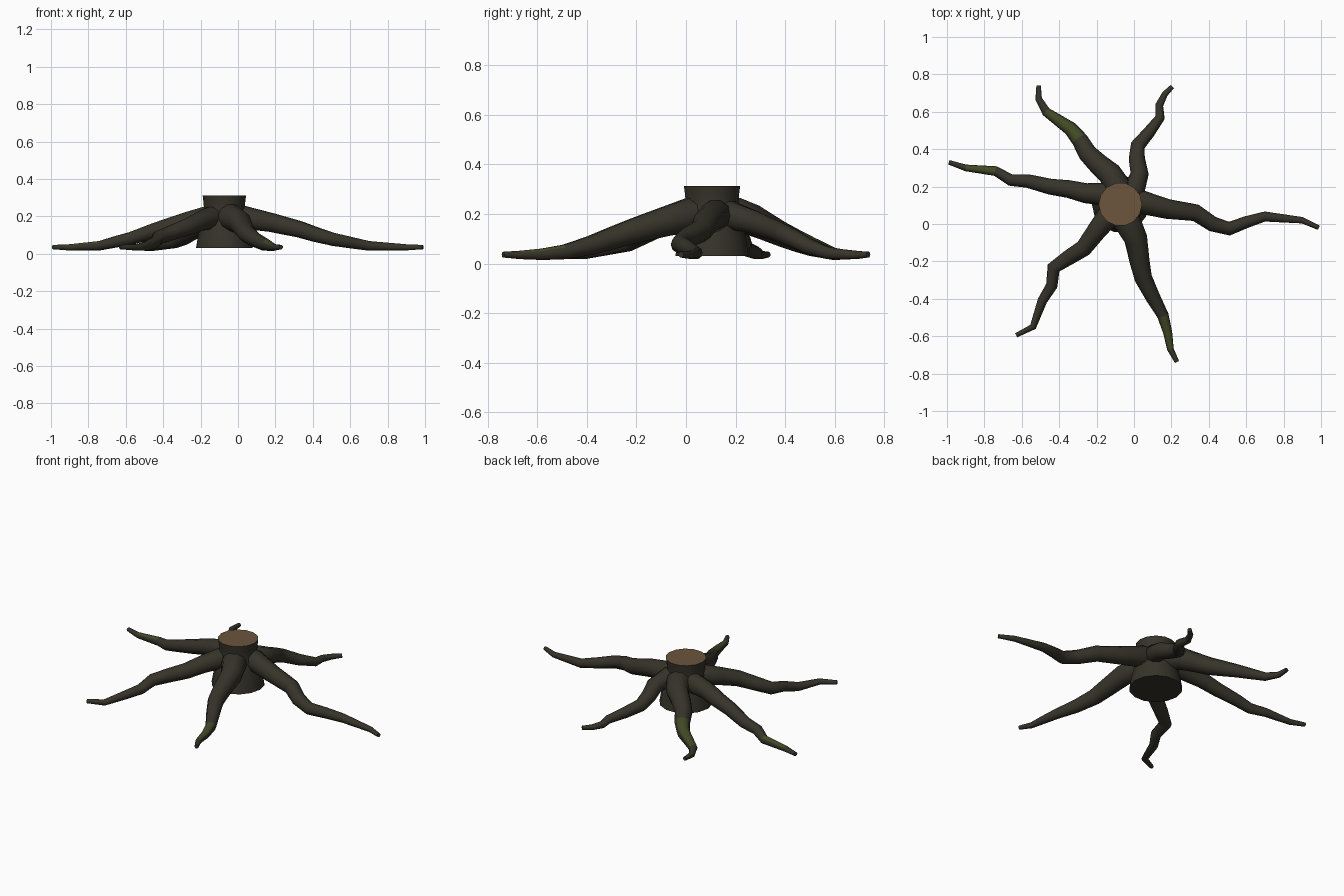
import bpy, bmesh, math
from mathutils import Vector

if "Cube" in bpy.data.objects:
    bpy.data.objects.remove(bpy.data.objects["Cube"])


def mat(name, rgb):
    m = bpy.data.materials.new(name)
    m.diffuse_color = (*rgb, 1)
    m.use_nodes = True
    m.node_tree.nodes["Principled BSDF"].inputs["Base Color"].default_value = m.diffuse_color
    return m


BARK = mat("dark bark", (0.036, 0.033, 0.022))
MOSS = mat("moss green", (0.052, 0.068, 0.018))
WOOD = mat("cut wood", (0.150, 0.090, 0.048))
CENTRE = Vector((-0.073, 0.105, 0))


def finish(bm, name, mats):
    bmesh.ops.recalc_face_normals(bm, faces=bm.faces)
    me = bpy.data.meshes.new(name)
    bm.to_mesh(me)
    bm.free()
    ob = bpy.data.objects.new(name, me)
    bpy.context.collection.objects.link(ob)
    for m in mats:
        me.materials.append(m)
    bpy.context.view_layer.objects.active = ob
    ob.select_set(True)
    bpy.ops.object.shade_smooth_by_angle(angle=math.radians(50))
    ob.select_set(False)
    return ob


def loft(bm, rings):
    """Join rings of vertices with quads and cap both ends."""
    n = len(rings[0])
    rows = []
    for a, b in zip(rings, rings[1:]):
        rows.append([bm.faces.new((a[i], a[(i + 1) % n], b[(i + 1) % n], b[i])) for i in range(n)])
    return rows, bm.faces.new(rings[0]), bm.faces.new(rings[-1])


def lerp(table, t):
    for (t0, a), (t1, b) in zip(table, table[1:]):
        if t <= t1:
            return a + (b - a) * (t - t0) / (t1 - t0)
    return table[-1][1]


# Stump: flared trunk with a pale cut top
bm = bmesh.new()
rings = []
for z, r in ((0.03, 0.152), (0.10, 0.140), (0.17, 0.122), (0.23, 0.108), (0.27, 0.111), (0.312, 0.116)):
    rings.append([bm.verts.new(CENTRE + Vector((r * math.cos(k * math.tau / 14),
                                                r * math.sin(k * math.tau / 14), z))) for k in range(14)])
_, _, top = loft(bm, rings)
top.material_index = 1
bmesh.ops.inset_individual(bm, faces=[top], thickness=0.004, depth=0.003)
for f in bm.faces:
    if f.normal.z > 0.3 and len(f.verts) == 4:
        f.material_index = 0
finish(bm, "stump", [BARK, WOOD])

# Height and thickness of a root along its length
HEIGHT = [(0, .195), (.15, .168), (.3, .132), (.5, .078), (.7, .043), (.85, .034), (1, .036)]
RADIUS = [(0, .064), (.15, .053), (.3, .046), (.5, .037), (.7, .027), (.85, .020), (1, .012)]


def root(name, size, pts, moss=()):
    """Tapered crooked tube through plan points; moss = mossy segment numbers."""
    pts = [Vector((x, y, 0)) for x, y in pts]
    dist = [0]
    for a, b in zip(pts, pts[1:]):
        dist.append(dist[-1] + (b - a).length)
    rad = []
    for p, d in zip(pts, dist):
        t = d / dist[-1]
        r = lerp(RADIUS, t) * (size + (1 - size) * t ** 3)
        rad.append(r)
        p.z = max(lerp(HEIGHT, t), r + 0.004)
    # hidden first point buried in the stump
    pts.insert(0, pts[0].lerp(CENTRE + Vector((0, 0, 0.2)), 0.5))
    rad.insert(0, rad[0] * 0.9)
    bm = bmesh.new()
    rings = []
    for i, (p, r) in enumerate(zip(pts, rad)):
        d = (pts[min(i + 1, len(pts) - 1)] - pts[max(i - 1, 0)]).normalized()
        side = d.cross(Vector((0, 0, 1))).normalized()
        up = side.cross(d)
        rings.append([bm.verts.new(p + r * (math.cos(a) * side + math.sin(a) * up))
                      for a in (k * math.tau / 10 for k in range(10))])
    rows, _, _ = loft(bm, rings)
    bmesh.ops.recalc_face_normals(bm, faces=bm.faces)
    for s in moss:
        for f in rows[s]:
            f.normal_update()
            if f.normal.z > 0.35:
                f.material_index = 1
    finish(bm, name, [BARK, MOSS])


root("right_root", 1.0, [(.03, .12), (.18, .08), (.33, .06), (.42, 0), (.51, -.025),
                         (.60, .01), (.70, .04), (.90, .02), (.988, -.02)])
root("left_root", 0.95, [(-.17, .16), (-.26, .165), (-.35, .187), (-.45, .20), (-.57, .23),
                         (-.66, .235), (-.74, .283), (-.90, .30), (-.99, .33)], (7,))
root("back_left_root", 1.15, [(-.09, .20), (-.13, .27), (-.19, .32), (-.25, .38), (-.29, .45),
                              (-.34, .51), (-.47, .60), (-.51, .67), (-.51, .74)], (5, 6))
root("back_right_root", 0.92, [(.00, .18), (.03, .27), (.015, .35), (.02, .42), (.08, .49),
                               (.14, .57), (.135, .635), (.165, .695), (.205, .735)])
root("front_right_root", 1.15, [(-.04, .02), (.01, -.08), (.03, -.20), (.05, -.29), (.10, -.39),
                                (.155, -.49), (.18, -.58), (.195, -.67), (.23, -.738)], (6, 7))
root("front_left_root", 0.95, [(-.14, .04), (-.21, -.05), (-.27, -.13), (-.35, -.18), (-.43, -.235),
                               (-.44, -.33), (-.49, -.41), (-.54, -.55), (-.63, -.595)])
